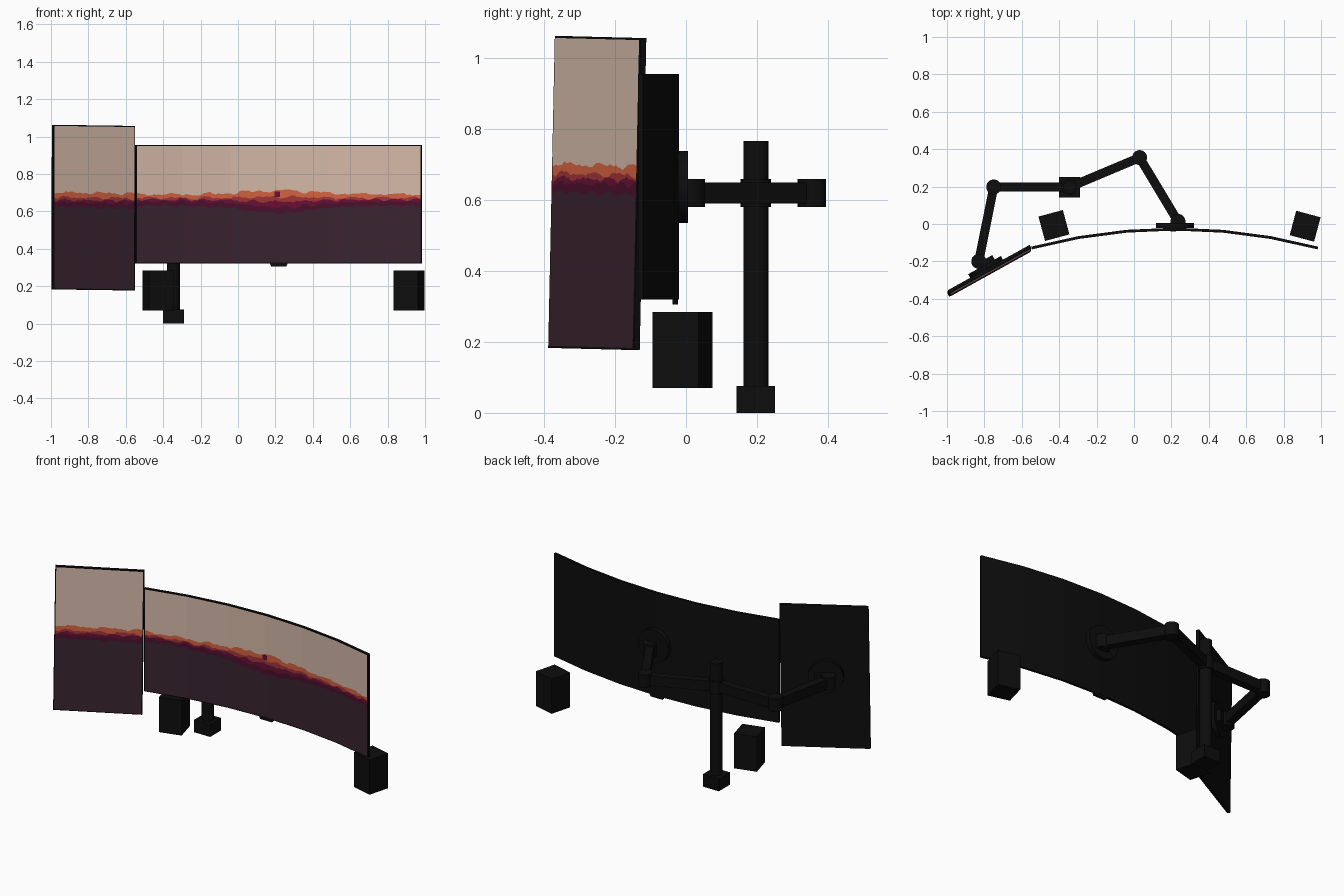
import bpy, bmesh, math, random
from mathutils import Matrix, Vector

cube = bpy.data.objects.get("Cube")
if cube:
    bpy.data.objects.remove(cube, do_unlink=True)
rng = random.Random(4)


def material(name, *rgb):
    m = bpy.data.materials.new(name)
    m.use_nodes = True
    m.diffuse_color = (*rgb, 1)
    bsdf = m.node_tree.nodes["Principled BSDF"]
    bsdf.inputs["Base Color"].default_value = (*rgb, 1)
    bsdf.inputs["Roughness"].default_value = 0.7
    return m


black = material("matte black", 0.004, 0.004, 0.004)
picture = [
    material("dusk sky tan", 0.66, 0.48, 0.39),
    material("ridge orange", 0.66, 0.12, 0.05),
    material("ridge red", 0.34, 0.035, 0.04),
    material("ridge magenta", 0.14, 0.005, 0.035),
    material("ridge wine", 0.07, 0.005, 0.026),
    material("ground purple", 0.04, 0.017, 0.028),
]


def finish(name, bm, mats, solid=True, matrix=None):
    if solid:
        bmesh.ops.recalc_face_normals(bm, faces=bm.faces)
    mesh = bpy.data.meshes.new(name)
    bm.to_mesh(mesh)
    bm.free()
    for m in mats:
        mesh.materials.append(m)
    ob = bpy.data.objects.new(name, mesh)
    bpy.context.collection.objects.link(ob)
    if matrix:
        ob.matrix_world = matrix
    return ob


def box(name, centre, size, angle=0):
    bm = bmesh.new()
    bmesh.ops.create_cube(bm, size=1, matrix=Matrix.Diagonal((*size, 1)))
    m = Matrix.Translation(centre) @ Matrix.Rotation(math.radians(angle), 4, "Z")
    return finish(name, bm, [black], matrix=m)


def cylinder(name, centre, radius, depth, axis=(0, 0, 1), sides=24):
    bm = bmesh.new()
    bmesh.ops.create_cone(bm, cap_ends=True, segments=sides, radius1=radius,
                          radius2=radius, depth=depth)
    for f in bm.faces:
        f.smooth = len(f.verts) == 4
    for e in bm.edges:
        e.smooth = all(len(f.verts) == 4 for f in e.link_faces)
    turn = Vector(axis).to_track_quat("Z", "Y").to_matrix().to_4x4()
    return finish(name, bm, [black], matrix=Matrix.Translation(centre) @ turn)


def panel(name, front, back, z0, z1, matrix=None):
    """Solid display body: a thin outline extruded upwards."""
    bm = bmesh.new()
    rows = [[bm.verts.new((x, y, z)) for x, y in pts]
            for pts, z in ((front, z0), (back, z0), (back, z1), (front, z1))]
    for i in range(len(front) - 1):
        for a, b in zip(rows, rows[1:] + rows[:1]):
            bm.faces.new((a[i], a[i + 1], b[i + 1], b[i]))
    for end in (0, -1):
        bm.faces.new([r[end] for r in rows])
    finish(name, bm, [black], matrix=matrix)


def screen(name, front, z0, z1, levels, matrix=None, columns=16, rim=0.006):
    """Layered landscape: columns of stacked faces, one colour per layer."""
    bm = bmesh.new()
    spots = []
    for (xa, ya), (xb, yb) in zip(front, front[1:]):
        for k in range(columns):
            t = k / columns
            spots.append((xa + (xb - xa) * t, ya + (yb - ya) * t))
    spots.append(front[-1])
    spots[0] = (spots[0][0] + rim, spots[0][1] + rim * 0.26 * (len(front) > 2))
    spots[-1] = (spots[-1][0] - rim, spots[-1][1] + rim * 0.26 * (len(front) > 2))
    grid = []
    for x, y in spots:
        heights = [z1 - rim]
        for z in levels(x):
            heights.append(min(z, heights[-1] - 0.002))
        heights.append(z0 + rim)
        grid.append([bm.verts.new((x, y - 0.002, z)) for z in heights])
    for a, b in zip(grid, grid[1:]):
        for j in range(len(picture)):
            f = bm.faces.new((a[j + 1], b[j + 1], b[j], a[j]))
            f.material_index = j
    finish(name, bm, picture, solid=False, matrix=matrix)


def ridges(bases, dips, centre):
    """Wavy layer heights, with a swell around a centre."""
    def levels(x):
        swell = math.exp(-((x - centre) / 0.24) ** 2)
        for i, (base, dip) in enumerate(zip(bases, dips)):
            wave = math.sin(x * (31 + 9 * i) + 2 * i) + 0.6 * math.sin(x * 67 + i)
            yield base + dip * swell + 0.005 * wave + rng.uniform(-0.004, 0.004)
    return levels


# Curved main display
MID = 0.2175


def arc(radius):
    angles = [math.radians(a) for a in range(-15, 16, 5)]
    return [(MID + radius * math.sin(a), -2.985 + radius * math.cos(a)) for a in angles]


front = arc(2.95)
panel("main_display_body", front, arc(2.965), 0.32, 0.955)
screen("main_display_screen", front, 0.32, 0.955,
       ridges((0.692, 0.672, 0.663, 0.652, 0.63),
              (0.02, 0.005, -0.012, -0.03, -0.04), MID))
box("main_display_sun", (0.21, -0.0385, 0.692), (0.028, 0.002, 0.028), 0).data.materials[0] = picture[3]

# Small control nub under the main display
bm = bmesh.new()
bmesh.ops.create_cube(bm, size=1, matrix=Matrix.Diagonal((0.1, 0.015, 0.02, 1)))
for v in bm.verts:
    if v.co.z < 0:
        v.co.x *= 0.8
finish("control_nub", bm, [black], matrix=Matrix.Translation((MID, -0.03, 0.315)))

# Upright side display, turned inwards and leaning slightly
pose = (Matrix.Translation((-0.769, -0.258, 0.62))
        @ Matrix.Rotation(math.radians(29), 4, "Z")
        @ Matrix.Rotation(math.radians(-1), 4, "X")
        @ Matrix.Rotation(math.radians(0.7), 4, "Y"))
front = [(-0.25, 0), (0.25, 0)]
panel("side_display_body", front, [(x, 0.018) for x, y in front], -0.44, 0.44, pose)
screen("side_display_screen", front, -0.44, 0.44,
       ridges((0.078, 0.052, 0.04, 0.026, 0.0), (0,) * 5, 0), pose, columns=40)

# Speakers
for name, x, y, angle in (("right_speaker", -0.428, -0.008, 15),
                          ("left_speaker", 0.915, -0.012, -15)):
    box(name, (x, y, 0.177), (0.135, 0.135, 0.215), angle)

# Stand pole with clamp base and collar
POLE = (-0.345, 0.197)
box("stand_base", (*POLE, 0.038), (0.11, 0.108, 0.076))
cylinder("stand_pole", (*POLE, 0.383), 0.035, 0.766)
cylinder("stand_collar", (*POLE, 0.62), 0.043, 0.078)

# Two folding arms with round joints and disc mounts
ARM_Z = 0.62
arms = {
    "left": [POLE, (0.03, 0.355), (0.235, 0.014)],
    "right": [POLE, (-0.75, 0.198), (-0.83, -0.2)],
}
for side, joints in arms.items():
    for part, a, b in zip(("inner", "outer"), joints, joints[1:]):
        a, b = Vector(a), Vector(b)
        d = b - a
        box(f"{side}_{part}_arm", (*((a + b) / 2), ARM_Z), (d.length, 0.048, 0.06),
            math.degrees(math.atan2(d.y, d.x)))
        cylinder(f"{side}_{part}_joint", (*b, ARM_Z), 0.04, 0.08)

cylinder("left_mount", (0.22, -0.008, 0.637), 0.102, 0.028, (0, 1, 0))
normal = Vector((-math.sin(math.radians(29)), math.cos(math.radians(29)), 0))
cylinder("right_mount", Vector((-0.785, -0.245, 0.63)) + normal * 0.016, 0.1, 0.026, normal)
box("right_mount_knuckle", (-0.785, -0.21, ARM_Z), (0.09, 0.05, 0.07), 29)
